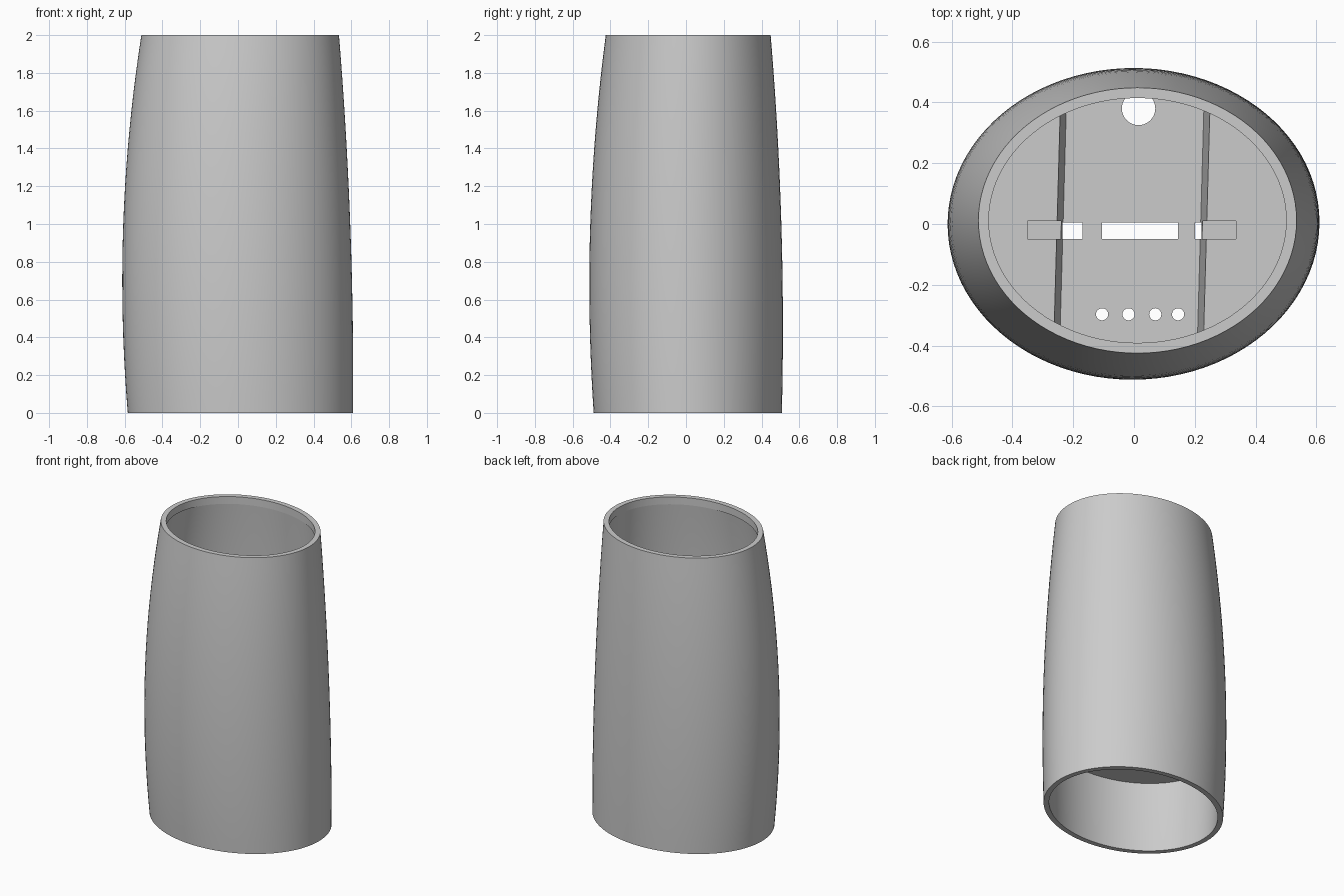
import bpy
import bmesh
from math import cos, sin, pi, radians
from mathutils import Matrix, Vector

cube = bpy.data.objects.get("Cube")
if cube:
    bpy.data.objects.remove(cube, do_unlink=True)

SEGMENTS = 96
WALL = 0.034
FLOOR, DECK, LEDGE = 0.5, 0.55, 0.75

grey = bpy.data.materials.new("plain_grey")
grey.use_nodes = True
grey.diffuse_color = (0.6, 0.6, 0.6, 1)
grey.node_tree.nodes["Principled BSDF"].inputs["Base Color"].default_value = (0.6, 0.6, 0.6, 1)


def make_object(name, bm):
    bmesh.ops.recalc_face_normals(bm, faces=bm.faces)
    mesh = bpy.data.meshes.new(name)
    bm.to_mesh(mesh)
    bm.free()
    mesh.materials.append(grey)
    obj = bpy.data.objects.new(name, mesh)
    bpy.context.collection.objects.link(obj)
    return obj


def activate(obj):
    bpy.ops.object.select_all(action='DESELECT')
    obj.select_set(True)
    bpy.context.view_layer.objects.active = obj


def smooth(obj):
    activate(obj)
    bpy.ops.object.shade_smooth_by_angle(angle=radians(30))


def ellipse(bm, x0, x1, y0, y1, z):
    cx, cy, rx, ry = (x0 + x1) / 2, (y0 + y1) / 2, (x1 - x0) / 2, (y1 - y0) / 2
    angles = [2 * pi * i / SEGMENTS for i in range(SEGMENTS)]
    return [bm.verts.new((cx + rx * cos(a), cy + ry * sin(a), z)) for a in angles]


def bridge(bm, a, b):
    for i in range(len(a)):
        j = (i + 1) % len(a)
        bm.faces.new((a[i], a[j], b[j], b[i]))


def loft(bm, rings):
    for a, b in zip(rings, rings[1:]):
        bridge(bm, a, b)


def outline(z, inset=0.0):
    """Extents of the leaning, bulging body at height z."""
    return (-0.613 + 0.06 * (z - 0.7) ** 2 + inset,
            0.61 - 0.022 * (z - 0.15) ** 2 - inset,
            -0.512 + 0.05 * (z - 0.68) ** 2 + inset,
            0.513 - 0.027 * (z - 0.45) ** 2 - inset)


# Open sleeve: outer wall, flat rim, shallow straight lip, inner wall
bm = bmesh.new()
heights = [i * 0.1 for i in range(21)]
rings = [ellipse(bm, *outline(z), z) for z in heights]
lip = outline(2, WALL)
rings += [ellipse(bm, *lip, 2), ellipse(bm, *lip, 1.95)]
rings += [ellipse(bm, *outline(z, WALL), z) for z in [1.95] + heights[-2::-1]]
loft(bm, rings + rings[:1])
smooth(make_object("outer_sleeve", bm))

# Inner platform, set slightly into the wall
bm = bmesh.new()
platform_rings = [ellipse(bm, *outline(z, WALL - 0.014), z) for z in (FLOOR, LEDGE)]
loft(bm, platform_rings)
for ring in platform_rings:
    bm.faces.new(ring)
platform = make_object("inner_platform", bm)


def cut(bm):
    cutter = make_object("cutter", bm)
    cutter.hide_render = True
    mod = platform.modifiers.new("cut", 'BOOLEAN')
    mod.operation = 'DIFFERENCE'
    mod.solver = 'EXACT'
    mod.object = cutter
    activate(platform)
    bpy.ops.object.modifier_apply(modifier=mod.name)
    bpy.data.objects.remove(cutter, do_unlink=True)


def cut_box(x0, x1, y0, y1, z0, z1=1.0):
    bm = bmesh.new()
    size = Vector((x1 - x0, y1 - y0, z1 - z0))
    middle = Vector((x0 + x1, y0 + y1, z0 + z1)) / 2
    bmesh.ops.create_cube(bm, size=1, matrix=Matrix.Translation(middle) @ Matrix.Diagonal(size.to_4d()))
    cut(bm)


def cut_hole(x, y, radius, sides):
    bm = bmesh.new()
    bmesh.ops.create_cone(bm, cap_ends=True, segments=sides, radius1=radius, radius2=radius,
                          depth=1, matrix=Matrix.Translation((x, y, FLOOR)))
    cut(bm)


# Central channel with drafted side walls, turned slightly
bm = bmesh.new()
profile = [(-0.233, DECK), (0.219, DECK), (0.239, LEDGE), (0.249, LEDGE + 0.1),
           (-0.263, LEDGE + 0.1), (-0.253, LEDGE)]
ends = [[bm.verts.new((x, y, z)) for x, z in profile] for y in (-0.7, 0.7)]
bridge(bm, *ends)
for end in ends:
    bm.faces.new(end)
bmesh.ops.rotate(bm, verts=bm.verts, matrix=Matrix.Rotation(radians(-1.6), 3, 'Z'))
cut(bm)

# Pockets in the ledges, then slots through the floor
cut_box(-0.35, -0.234, -0.05, 0.01, DECK + 0.06)
cut_box(0.221, 0.335, -0.05, 0.01, DECK + 0.06)
for left, right in ((-0.235, -0.17), (-0.105, 0.145), (0.2, 0.222)):
    cut_box(left, right, -0.05, 0.005, 0.3)

# Cable hole at the back and a row of small holes at the front
cut_hole(0.015, 0.38, 0.055, 32)
for x in (-0.105, -0.018, 0.07, 0.145):
    cut_hole(x, -0.297, 0.02, 20)
smooth(platform)
